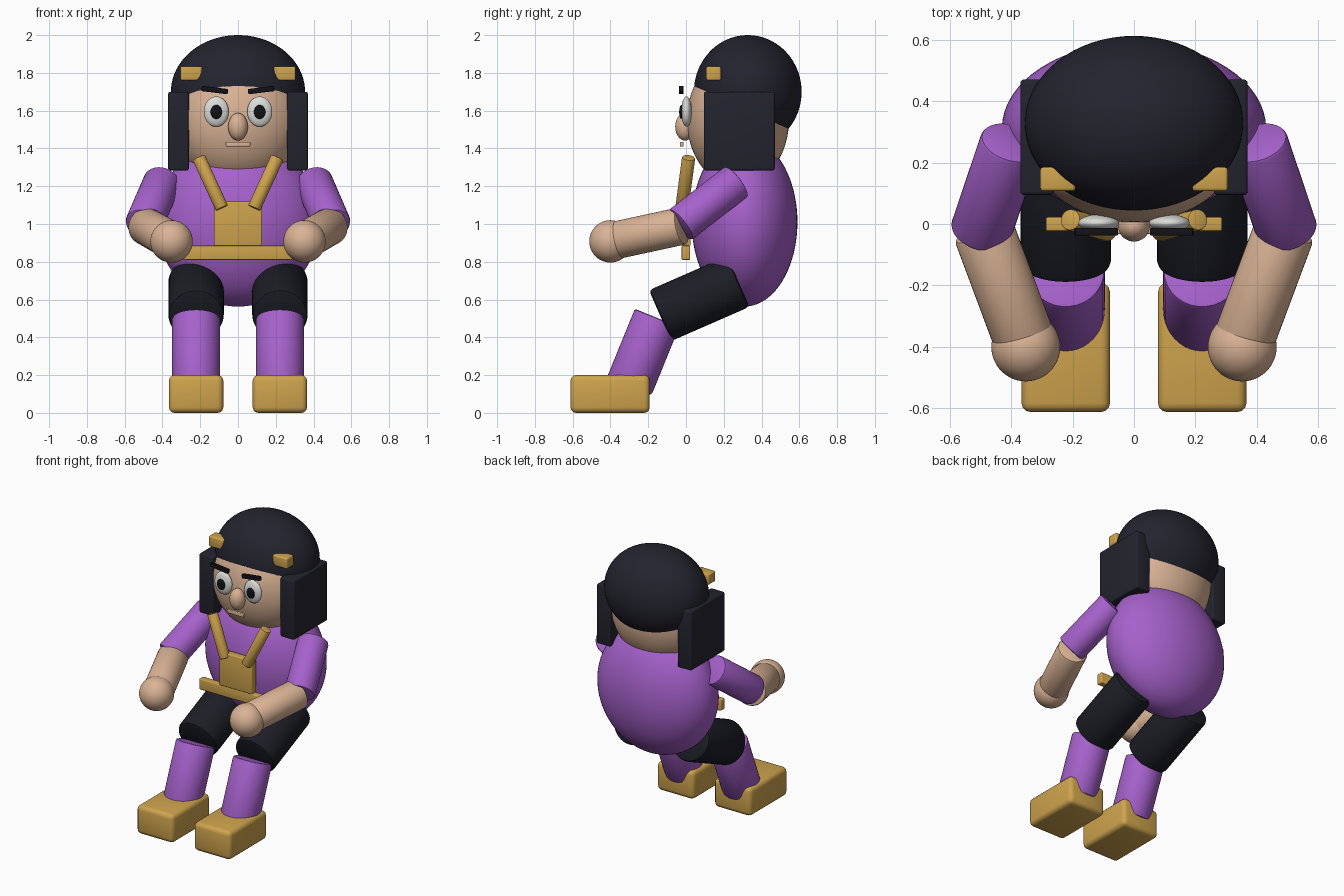
import bpy, bmesh, math
from mathutils import Vector, Matrix

if "Cube" in bpy.data.objects:
    bpy.data.objects.remove(bpy.data.objects["Cube"])


def material(name, r, g, b):
    m = bpy.data.materials.new(name)
    m.diffuse_color = (r, g, b, 1)
    m.use_nodes = True
    m.node_tree.nodes["Principled BSDF"].inputs["Base Color"].default_value = m.diffuse_color
    return m


PURPLE = material("purple cloth", 0.38, 0.12, 0.60)
GOLD = material("gold", 0.62, 0.37, 0.075)
SKIN = material("skin", 0.70, 0.45, 0.30)
HAIR = material("hair dark", 0.017, 0.017, 0.028)
SHORTS = material("charcoal cloth", 0.012, 0.013, 0.019)
WHITE = material("eye white", 0.72, 0.72, 0.69)
BLACK = material("black", 0.006, 0.006, 0.009)


def finish(name, bm, mat, bevel=0.0, segments=2):
    if bevel:
        edges = [e for e in bm.edges if e.calc_face_angle(0) > math.radians(50)]
        bmesh.ops.bevel(bm, geom=edges, offset=bevel, segments=segments,
                        profile=0.5, affect='EDGES', clamp_overlap=True)
    me = bpy.data.meshes.new(name)
    bm.to_mesh(me)
    bm.free()
    me.materials.append(mat)
    me.shade_smooth()
    me.set_sharp_from_angle(angle=math.radians(40))
    ob = bpy.data.objects.new(name, me)
    bpy.context.collection.objects.link(ob)
    return ob


def ellipsoid(name, centre, radii, mat, seg=48, rings=32):
    bm = bmesh.new()
    bmesh.ops.create_uvsphere(bm, u_segments=seg, v_segments=rings, radius=1,
                              matrix=Matrix.Translation(centre) @ Matrix.Diagonal((*radii, 1)))
    return finish(name, bm, mat)


def box(name, lo, hi, mat, bevel=0.01, tilt=0.0):
    lo, hi = Vector(lo), Vector(hi)
    bm = bmesh.new()
    bmesh.ops.create_cube(bm, size=1, matrix=Matrix.Translation((lo + hi) / 2)
                          @ Matrix.Rotation(tilt, 4, 'Y')
                          @ Matrix.Diagonal((*(hi - lo), 1)))
    return finish(name, bm, mat, bevel, 3)


def limb(name, a, b, radius, mat, bevel=0.012):
    a, b = Vector(a), Vector(b)
    d = b - a
    bm = bmesh.new()
    bmesh.ops.create_cone(bm, cap_ends=True, segments=40, radius1=radius, radius2=radius,
                          depth=d.length, matrix=Matrix.Translation((a + b) / 2)
                          @ d.to_track_quat('Z', 'Y').to_matrix().to_4x4())
    return finish(name, bm, mat, bevel)


# Torso, head and hair cap
ellipsoid("torso", (0, 0.31, 1.01), (0.43, 0.28, 0.447), PURPLE, 64, 40)
ellipsoid("head", (0, 0.275, 1.55), (0.345, 0.27, 0.35), SKIN, 64, 40)
ellipsoid("hair_cap", (0, 0.327, 1.70), (0.355, 0.285, 0.30), HAIR, 64, 40)

# Nose and mouth
ellipsoid("nose", (0, -0.005, 1.515), (0.052, 0.052, 0.073), SKIN)
box("mouth", (-0.065, -0.032, 1.41), (0.065, -0.012, 1.435), SKIN, 0.005)

# Harness belt and chest plate
box("belt", (-0.287, -0.023, 0.81), (0.287, 0.022, 0.885), GOLD, 0.006)
box("chest_plate", (-0.127, -0.028, 0.885), (0.127, 0.025, 1.12), GOLD, 0.006)

for side, s in (("left", 1), ("right", -1)):
    def at(x, y, z):
        return (s * x, y, z)

    def sbox(name, lo, hi, mat, bevel, tilt=0.0):
        x0, x1 = sorted((s * lo[0], s * hi[0]))
        box(f"{side}_{name}", (x0, *lo[1:]), (x1, *hi[1:]), mat, bevel, s * tilt)

    # Face details
    ellipsoid(f"{side}_eye", at(0.115, 0.003, 1.595), (0.066, 0.028, 0.08), WHITE)
    ellipsoid(f"{side}_pupil", at(0.115, -0.024, 1.593), (0.03, 0.012, 0.037), BLACK)
    sbox("brow", (0.053, -0.038, 1.695), (0.193, -0.013, 1.723), BLACK, 0.004, math.radians(-7))

    # Side hair and clips
    sbox("side_hair", (0.26, 0.094, 1.283), (0.37, 0.47, 1.70), HAIR, 0.012)
    sbox("hair_clip", (0.19, 0.107, 1.76), (0.305, 0.185, 1.835), GOLD, 0.01)

    # Harness strap
    limb(f"{side}_strap", at(0.085, -0.022, 1.083), at(0.208, 0.014, 1.352), 0.035, GOLD, 0.006)

    # Arm and hand
    limb(f"{side}_upper_arm", at(0.40, 0.267, 1.225), at(0.50, -0.03, 0.995), 0.1, PURPLE)
    limb(f"{side}_forearm", at(0.49, -0.02, 0.99), at(0.352, -0.39, 0.91), 0.1, SKIN)
    ellipsoid(f"{side}_hand", at(0.352, -0.40, 0.908), (0.112,) * 3, SKIN)

    # Leg and shoe
    limb(f"{side}_thigh", at(0.222, 0.277, 0.696), at(0.222, -0.137, 0.515), 0.147, SHORTS, 0.02)
    limb(f"{side}_shin", at(0.222, -0.153, 0.503), at(0.222, -0.30, 0.142), 0.127, PURPLE)
    sbox("shoe", (0.078, -0.612, 0.0), (0.366, -0.192, 0.2), GOLD, 0.03)
